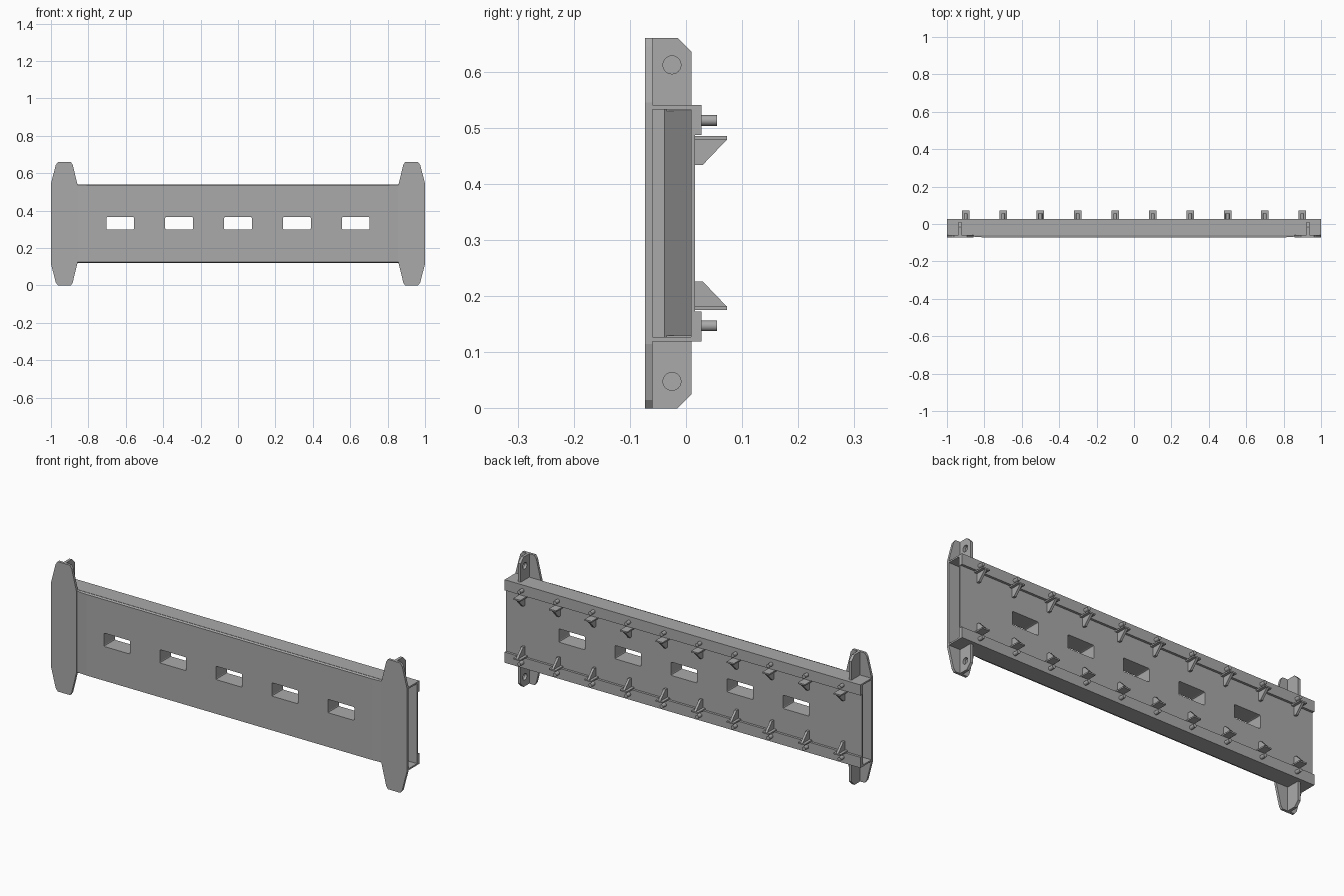
import bpy
import bmesh
import math
from mathutils import Matrix, Vector

if "Cube" in bpy.data.objects:
    bpy.data.objects.remove(bpy.data.objects["Cube"])

MID = 0.33  # height of the horizontal symmetry plane

steel = bpy.data.materials.new("grey_steel")
steel.use_nodes = True
GREY = (0.4, 0.4, 0.4, 1)
steel.diffuse_color = GREY
steel.node_tree.nodes["Principled BSDF"].inputs["Base Color"].default_value = GREY


def finish(name, bm):
    bmesh.ops.recalc_face_normals(bm, faces=bm.faces)
    mesh = bpy.data.meshes.new(name)
    bm.to_mesh(mesh)
    bm.free()
    mesh.materials.append(steel)
    ob = bpy.data.objects.new(name, mesh)
    bpy.context.collection.objects.link(ob)
    return ob


def prism(name, points, axis, start, end):
    """Extrude a closed outline along x, y or z."""
    def place(p, d):
        return {"x": (d, p[0], p[1]), "y": (p[0], d, p[1]), "z": (p[0], p[1], d)}[axis]
    bm = bmesh.new()
    face = bm.faces.new([bm.verts.new(place(p, start)) for p in points])
    out = bmesh.ops.extrude_face_region(bm, geom=[face])
    verts = [v for v in out["geom"] if isinstance(v, bmesh.types.BMVert)]
    bmesh.ops.translate(bm, verts=verts, vec=Vector(place((0, 0), end - start)))
    return finish(name, bm)


def box(name, x, y, z):
    return prism(name, [(x[0], y[0]), (x[1], y[0]), (x[1], y[1]), (x[0], y[1])], "z", *z)


def rod(name, x, z, radius, y, axis="y"):
    """Cylinder along y, or along x when y holds its x range."""
    bm = bmesh.new()
    bmesh.ops.create_cone(bm, cap_ends=True, segments=24, radius1=radius,
                          radius2=radius, depth=y[1] - y[0])
    if axis == "y":
        m = Matrix.Translation((x, sum(y) / 2, z)) @ Matrix.Rotation(math.pi / 2, 4, "X")
    else:
        m = Matrix.Translation((sum(y) / 2, x, z)) @ Matrix.Rotation(math.pi / 2, 4, "Y")
    bm.transform(m)
    return finish(name, bm)


def cut(ob, cutter):
    cutter.hide_render = True
    cutter.hide_viewport = True
    mod = ob.modifiers.new("cut", "BOOLEAN")
    mod.operation = "DIFFERENCE"
    mod.solver = "EXACT"
    mod.object = cutter


def flip(z):
    """Mirror a height range about the middle."""
    return (2 * MID - z[1], 2 * MID - z[0])


# Core of the beam, its ends slanting inward toward the back
core = prism("core", [(-0.94, -0.062), (0.94, -0.062), (0.94, -0.038), (0.9, 0.01),
                      (-0.9, 0.01), (-0.94, -0.038)], "z", 0.127, 0.533)
back_panel = box("back_panel", (-1, 1), (0.009, 0.016), (0.125, 0.535))

# Front panel, with bevelled long edges
front_panel = prism("front_panel", [(-0.06, 0.12), (-0.068, 0.124), (-0.068, 0.536),
                                    (-0.06, 0.54)], "x", -0.87, 0.87)
front_skin = prism("front_skin", [(-0.87, -0.067), (-0.8, -0.072), (0.8, -0.072),
                                  (0.87, -0.067)], "z", 0.124, 0.536)

# Five rectangular slots run through the whole beam
for i in range(-2, 3):
    slot = box("slot_cutter", (i * 0.315 - 0.074, i * 0.315 + 0.074), (-0.2, 0.2), (0.298, 0.366))
    corners = slot.modifiers.new("corners", "BEVEL")
    corners.width = 0.006
    corners.segments = 2
    for part in (core, back_panel, front_panel, front_skin):
        cut(part, slot)

# Flanges, back rails, brackets and pins, top and bottom
for side, mirrored in (("top", False), ("bottom", True)):
    def h(a, b):
        return flip((a, b)) if mirrored else (a, b)

    def hz(z):
        return 2 * MID - z if mirrored else z

    box(side + "_flange", (-1, 1), (-0.061, 0.028), h(0.533, 0.541))
    box(side + "_rail", (-1, 1), (0.01, 0.028), h(0.487, 0.541))
    for i in range(10):
        x = -0.9 + 0.2 * i
        box(side + "_bracket_shelf", (x - 0.02, x + 0.02), (0.014, 0.073), h(0.478, 0.485))
        prism(side + "_bracket_web", [(0.014, hz(0.479)), (0.073, hz(0.479)),
                                      (0.03, hz(0.434)), (0.014, hz(0.434))],
              "x", x - 0.006, x + 0.006)
        pin = rod(side + "_pin", x, hz(0.513), 0.0095, (0.026, 0.055))
        bpy.context.view_layer.objects.active = pin
        pin.select_set(True)
        bpy.ops.object.shade_smooth_by_angle()
        pin.select_set(False)

# End plates and drilled lugs
half = [(0.858, 0.53), (0.866, 0.525), (0.884, 0.645), (0.894, 0.66), (0.962, 0.66),
        (0.974, 0.645), (1.0, 0.545)]
half = half[1:]
half[0] = (0.858, 0.54)
outline = half + [(x, 2 * MID - z) for x, z in reversed(half)]
for s, end in ((-1, "right"), (1, "left")):
    prism(end + "_end_plate", [(s * x, z) for x, z in outline], "y", -0.073, -0.06)
    for side, sign in (("top", 1), ("bottom", -1)):
        shape = [(-0.062, 0.2), (0.01, 0.2), (0.01, 0.305), (-0.015, 0.33), (-0.062, 0.33)]
        lug = prism(end + "_" + side + "_lug", [(y, MID + sign * z) for y, z in shape],
                    "x", s * 0.93 - 0.007, s * 0.93 + 0.007)
        hole = rod("lug_hole_cutter", -0.025, MID + sign * 0.282, 0.016,
                   (s * 0.93 - 0.05, s * 0.93 + 0.05), "x")
        cut(lug, hole)
